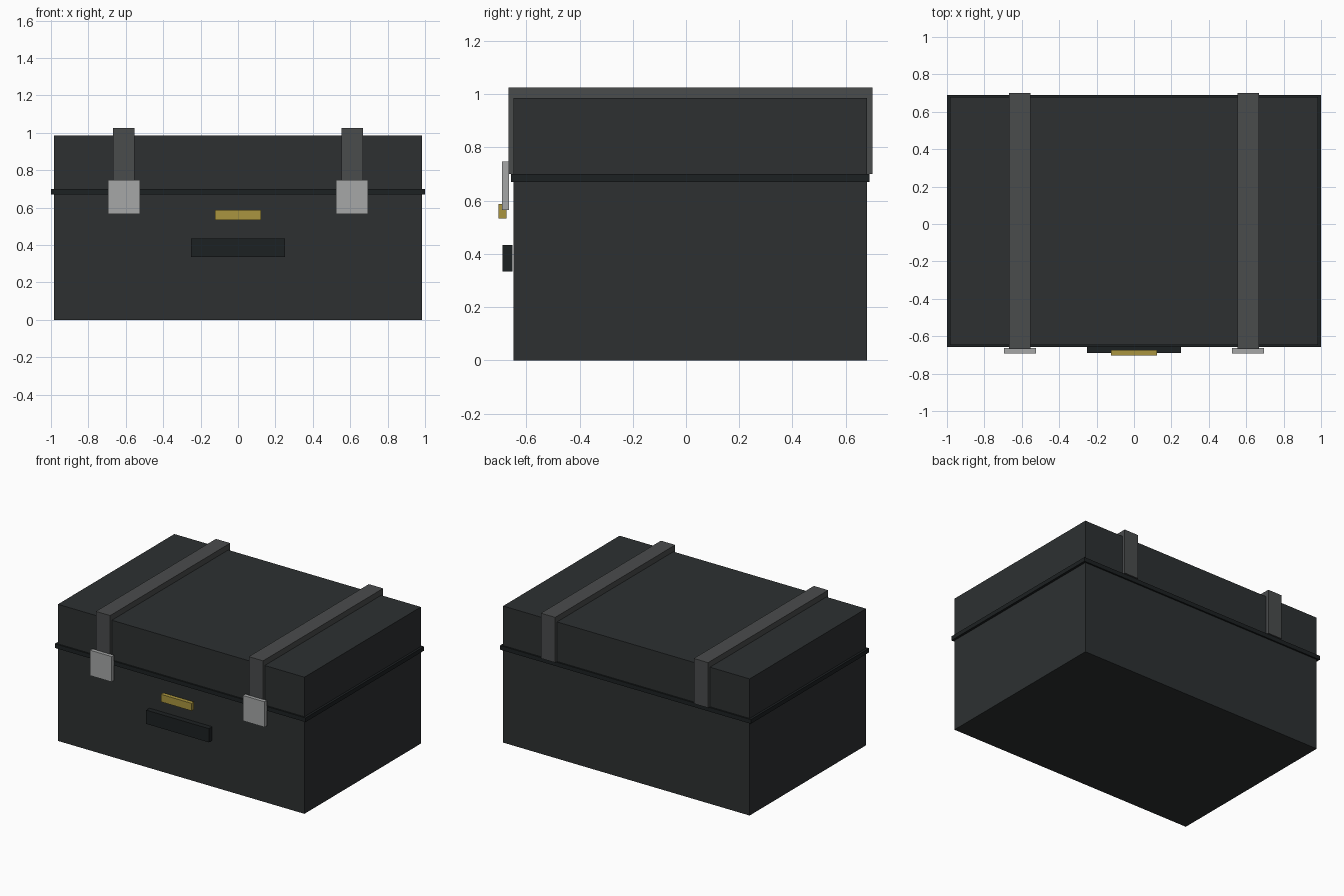
import bpy
import bmesh

if "Cube" in bpy.data.objects:
    bpy.data.objects.remove(bpy.data.objects["Cube"])


def material(name, rgb):
    mat = bpy.data.materials.new(name)
    mat.diffuse_color = (*rgb, 1.0)
    mat.use_nodes = True
    mat.node_tree.nodes["Principled BSDF"].inputs["Base Color"].default_value = mat.diffuse_color
    return mat


def box(name, xr, yr, zr, mat):
    """Flat-faced box given by its x, y and z ranges."""
    bm = bmesh.new()
    bmesh.ops.create_cube(bm, size=1.0)
    for v in bm.verts:
        for i, (lo, hi) in enumerate((xr, yr, zr)):
            v.co[i] = lo if v.co[i] < 0 else hi
    mesh = bpy.data.meshes.new(name)
    bm.to_mesh(mesh)
    bm.free()
    mesh.materials.append(mat)
    obj = bpy.data.objects.new(name, mesh)
    bpy.context.collection.objects.link(obj)
    return obj


shell = material("dark_shell", (0.026, 0.030, 0.031))
trim = material("black_trim", (0.012, 0.015, 0.016))
webbing = material("grey_strap", (0.068, 0.072, 0.073))
metal = material("steel", (0.38, 0.39, 0.39))
brass = material("brass", (0.40, 0.30, 0.05))

# Case body, lid and the seam band between them
box("case_body", (-0.983, 0.983), (-0.647, 0.679), (0, 0.675), shell)
box("lid", (-0.983, 0.983), (-0.647, 0.679), (0.695, 0.985), shell)
box("seam_band", (-1, 1), (-0.658, 0.690), (0.67, 0.70), trim)

# Straps over the lid, each with a latch at the front
for side, x in (("left", -0.61), ("right", 0.61)):
    box(f"strap_{side}", (x - 0.057, x + 0.057), (-0.667, 0.701), (0.70, 1.026), webbing)
    box(f"latch_{side}", (x - 0.086, x + 0.086), (-0.692, -0.664), (0.565, 0.748), metal)

# Front handle and the brass plate above it
box("handle", (-0.25, 0.25), (-0.689, -0.651), (0.335, 0.434), trim)
box("brass_plate", (-0.123, 0.123), (-0.704, -0.675), (0.534, 0.588), brass)
